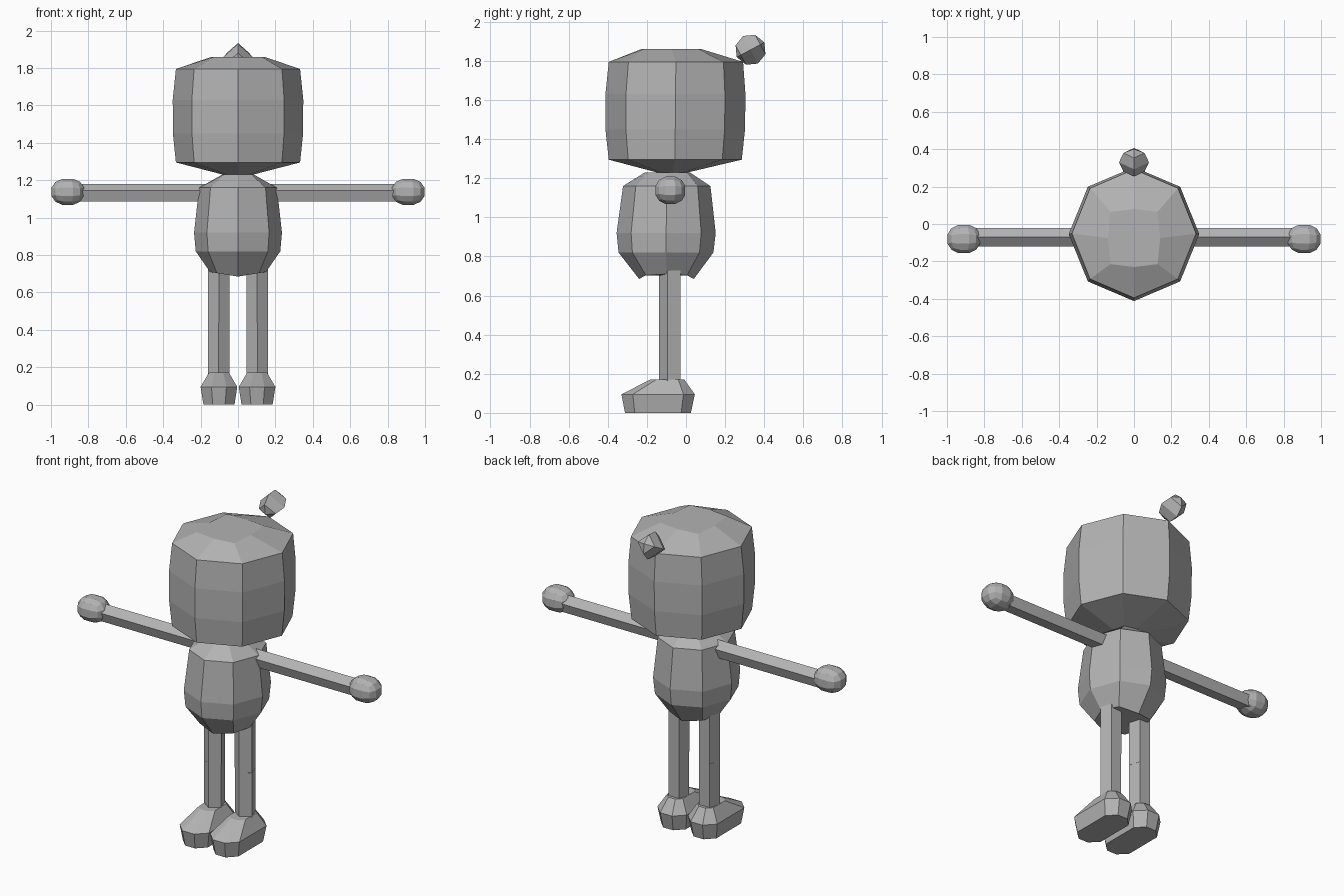
import bpy, bmesh, math
from mathutils import Vector, Matrix

if "Cube" in bpy.data.objects:
    bpy.data.objects.remove(bpy.data.objects["Cube"])

grey = bpy.data.materials.new("plain_grey")
grey.diffuse_color = (0.45, 0.45, 0.45, 1)
grey.use_nodes = True
grey.node_tree.nodes["Principled BSDF"].inputs["Base Color"].default_value = grey.diffuse_color


def finish(name, bm):
    bmesh.ops.recalc_face_normals(bm, faces=bm.faces)
    mesh = bpy.data.meshes.new(name)
    bm.to_mesh(mesh)
    bm.free()
    mesh.materials.append(grey)
    ob = bpy.data.objects.new(name, mesh)
    bpy.context.collection.objects.link(ob)
    return ob


def loft(name, rings):
    """Skin a stack of point rings and cap both ends."""
    bm = bmesh.new()
    vs = [[bm.verts.new(p) for p in r] for r in rings]
    n = len(vs[0])
    for a, b in zip(vs, vs[1:]):
        for i in range(n):
            j = (i + 1) % n
            bm.faces.new((a[i], a[j], b[j], b[i]))
    bm.faces.new(vs[0])
    bm.faces.new(vs[-1])
    return finish(name, bm)


def octagon(z, rx, y0, y1, k=0.707, lift=0.0):
    """Eight-sided ring with corners on the axes; lift raises its sides."""
    cy, ry = (y0 + y1) / 2, (y1 - y0) / 2
    unit = [(1, 0), (k, k), (0, 1), (-k, k), (-1, 0), (-k, -k), (0, -1), (k, -k)]
    return [(rx * x, cy + ry * y, z + lift * abs(x)) for x, y in unit]


def pentagon(r):
    """Five-sided section with its apex at +v."""
    return [(r * math.sin(i * math.tau / 5), r * math.cos(i * math.tau / 5)) for i in range(5)]


def sole(z, cx, w, y0, y1, c):
    """Rectangle with cut corners."""
    return [(cx - w, y0 + c, z), (cx - w + c, y0, z), (cx + w - c, y0, z), (cx + w, y0 + c, z),
            (cx + w, y1 - c, z), (cx + w - c, y1, z), (cx - w + c, y1, z), (cx - w, y1 - c, z)]


# Head and torso
loft("head", [octagon(1.23, 0.08, -0.15, 0.01),
              octagon(1.295, 0.332, -0.395, 0.285),
              octagon(1.45, 0.348, -0.412, 0.302),
              octagon(1.63, 0.349, -0.412, 0.304),
              octagon(1.795, 0.332, -0.395, 0.292),
              octagon(1.86, 0.14, -0.23, 0.08, 0.9)])
loft("torso", [octagon(0.685, 0.15, -0.24, 0.04, 0.75, 0.025),
               octagon(0.82, 0.226, -0.345, 0.14),
               octagon(0.92, 0.235, -0.355, 0.152),
               octagon(1.16, 0.208, -0.322, 0.125),
               octagon(1.23, 0.085, -0.21, 0.02, 0.85)])

# Faceted ball at the back of the head, tipped backwards
bm = bmesh.new()
bmesh.ops.create_uvsphere(bm, u_segments=4, v_segments=4, radius=0.08)
bmesh.ops.transform(bm, verts=bm.verts, matrix=Matrix.Translation((0, 0.33, 1.857))
                    @ Matrix.Rotation(math.radians(-62), 4, 'X'))
finish("head_bobble", bm)

for s, side in ((-1, "left"), (1, "right")):
    # Arm with apex upward
    arm = [(x, 0.052) for x in (0.15, 0.52, 0.87)]
    loft(side + "_arm", [[(s * x, -0.07 + u, 1.128 + v) for u, v in pentagon(r)] for x, r in arm])

    # Hand: three-by-three cube rounded to an ellipsoid
    bm = bmesh.new()
    bmesh.ops.create_cube(bm, size=2)
    bmesh.ops.subdivide_edges(bm, edges=bm.edges[:], cuts=2, use_grid_fill=True)
    for v in bm.verts:
        p = v.co.normalized()
        v.co = Vector((s * 0.91 + p.x * 0.096, -0.08 + p.y * 0.084, 1.138 + p.z * 0.077))
    finish(side + "_hand", bm)

    # Leg with apex forward, in two segments
    for name, za, zb, cx in (("_thigh", 0.436, 0.73, 0.102), ("_shin", 0.13, 0.436, 0.103)):
        r = 0.06
        loft(side + name, [[(s * cx + u, -0.077 - v, z) for u, v in pentagon(r)] for z in (za, zb)])

    # Foot
    cx = s * 0.102
    loft(side + "_foot", [sole(0, cx, 0.083, -0.312, 0.025, 0.05),
                          sole(0.095, cx, 0.098, -0.33, 0.045, 0.058),
                          sole(0.172, cx, 0.053, -0.18, -0.01, 0.03)])
